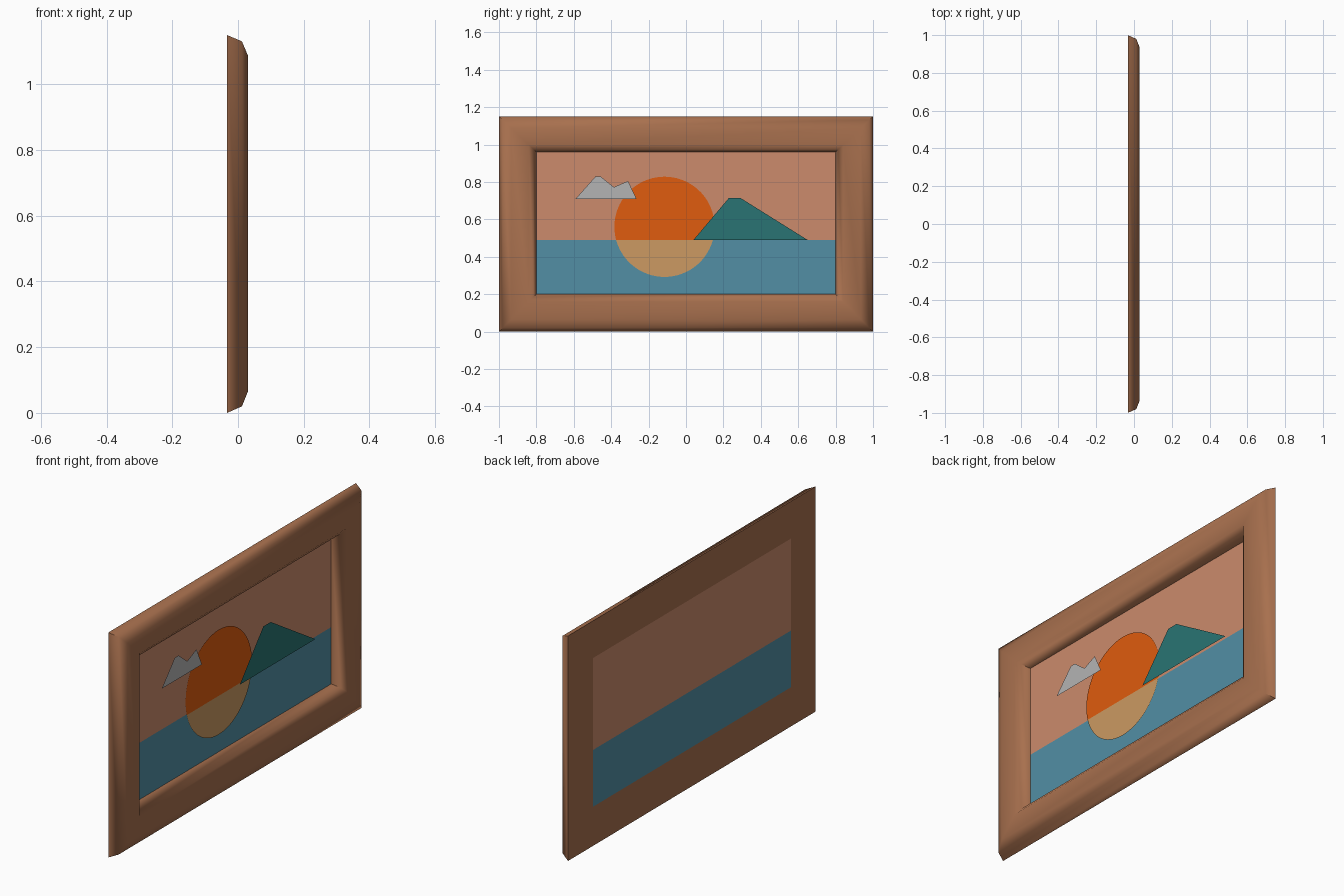
import bpy, bmesh, math

if "Cube" in bpy.data.objects:
    bpy.data.objects.remove(bpy.data.objects["Cube"])

BACK, FRONT = -0.033, 0.030
HORIZON = 0.49


def linear(hex_color):
    out = []
    for i in (0, 2, 4):
        c = int(hex_color[i:i + 2], 16) / 255
        out.append(c / 12.92 if c <= 0.04045 else ((c + 0.055) / 1.055) ** 2.4)
    return (*out, 1.0)


def finish(name, bm, color):
    mesh = bpy.data.meshes.new(name)
    bm.to_mesh(mesh)
    bm.free()
    mat = bpy.data.materials.new(name + "_color")
    mat.diffuse_color = linear(color)
    mat.use_nodes = True
    mat.node_tree.nodes["Principled BSDF"].inputs["Base Color"].default_value = mat.diffuse_color
    mesh.materials.append(mat)
    obj = bpy.data.objects.new(name, mesh)
    bpy.context.collection.objects.link(obj)
    return obj


def flat_shape(name, points, x, color):
    """Flat cut-out in the yz plane, facing +x."""
    bm = bmesh.new()
    face = bm.faces.new([bm.verts.new((x, y, z)) for y, z in points])
    face.normal_update()
    if face.normal.x < 0:
        face.normal_flip()
    return finish(name, bm, color)


# Frame: moulding profile (inset from outer edge, depth) swept round a rectangle
profile = [(0.0, BACK), (0.02, 0.012), (0.065, FRONT),
           (0.16, FRONT), (0.185, 0.012), (0.2, BACK)]
bm = bmesh.new()
loops = []
for d, x in profile:
    top = 1.15 - d * 0.95
    loops.append([bm.verts.new((x, y, z)) for y, z in
                  ((-1 + d, d), (1 - d, d), (1 - d, top), (-1 + d, top))])
for i, a in enumerate(loops):
    b = loops[(i + 1) % len(loops)]
    for k in range(4):
        n = (k + 1) % 4
        bm.faces.new((a[k], a[n], b[n], b[k]))
bmesh.ops.recalc_face_normals(bm, faces=bm.faces)
frame = finish("frame", bm, "a8704e")
bpy.context.view_layer.objects.active = frame
frame.select_set(True)
bpy.ops.object.shade_smooth_by_angle(angle=math.radians(60))

# Background: sky and water, flush with the back of the frame
flat_shape("sky", [(-0.8, HORIZON), (0.8, HORIZON), (0.8, 0.96), (-0.8, 0.96)], BACK, "cc8b6c")
flat_shape("water", [(-0.8, 0.2), (0.8, 0.2), (0.8, HORIZON), (-0.8, HORIZON)], BACK, "528fa5")

# Sun disc, split at the horizon into sun and reflection
cy, cz, r = -0.115, 0.56, 0.268
a0 = math.asin((HORIZON - cz) / r)


def arc(start, end, n):
    return [(cy + r * math.cos(start + (end - start) * i / n),
             cz + r * math.sin(start + (end - start) * i / n)) for i in range(n + 1)]


flat_shape("sun", arc(a0, math.pi - a0, 40), -0.028, "e05c0e")
flat_shape("sun_reflection", arc(math.pi - a0, 2 * math.pi + a0, 30), -0.028, "cc9a62")

# Foreground cut-outs: mountain and cloud
flat_shape("mountain", [(0.04, HORIZON), (0.65, HORIZON), (0.29, 0.715), (0.23, 0.715)],
           -0.018, "297473")
flat_shape("cloud", [(-0.59, 0.71), (-0.265, 0.71), (-0.31, 0.805), (-0.385, 0.772),
                     (-0.455, 0.828), (-0.485, 0.828)], -0.018, "b4b4b4")
